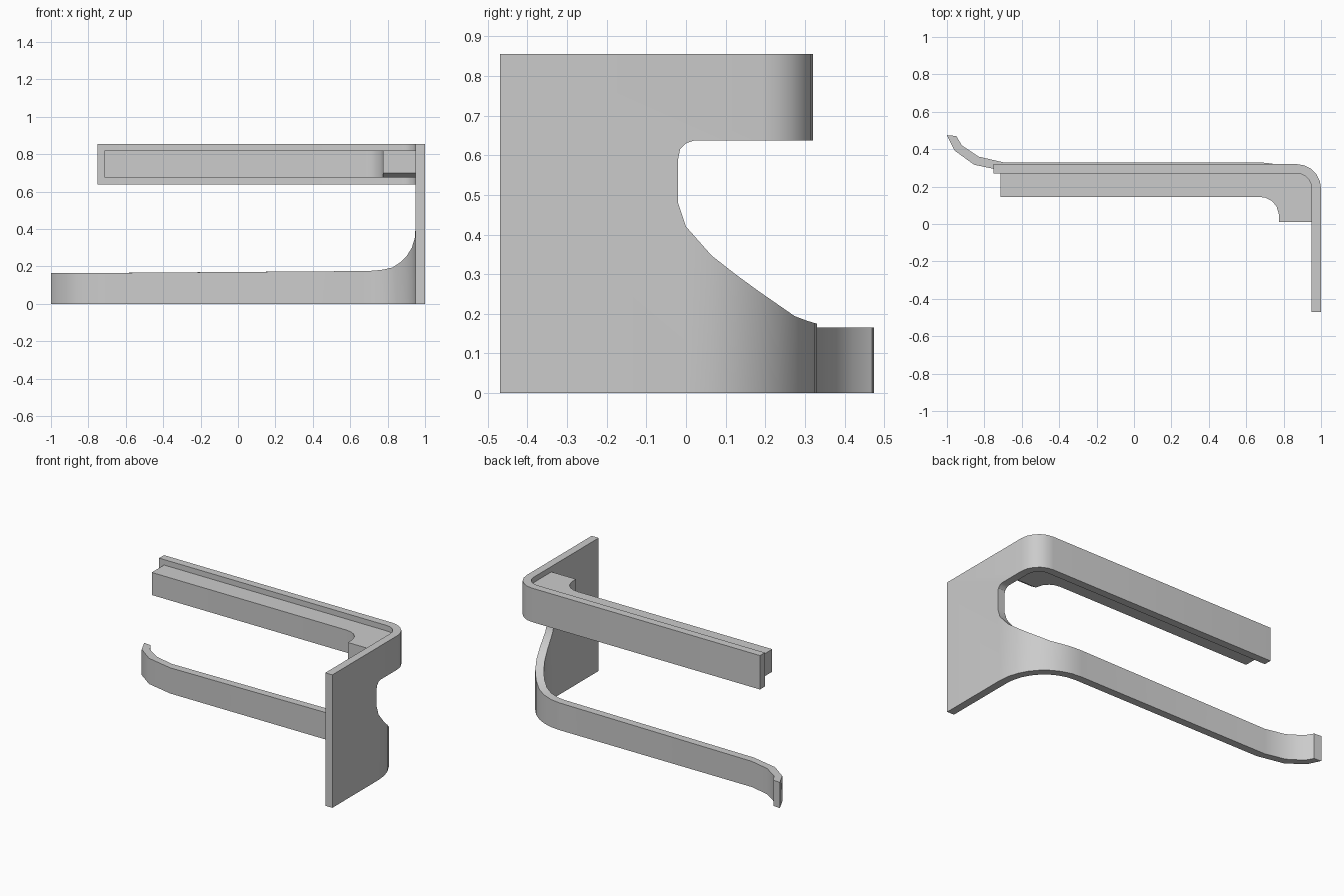
import bpy
import bmesh
import math
from mathutils import Vector

cube = bpy.data.objects.get("Cube")
if cube:
    bpy.data.objects.remove(cube, do_unlink=True)

grey = bpy.data.materials.new("plain_grey")
grey.use_nodes = True
GREY = (0.6, 0.6, 0.6, 1)
grey.diffuse_color = GREY
grey.node_tree.nodes["Principled BSDF"].inputs["Base Color"].default_value = GREY

T = 0.05  # sheet thickness


def strip(bm, stations):
    """Upright strip; each station is (outer xy, inner xy, z low, z high)."""
    rings = []
    for (ox, oy), (ix, iy), lo, hi in stations:
        corners = [(ox, oy, lo), (ox, oy, hi), (ix, iy, hi), (ix, iy, lo)]
        rings.append([bm.verts.new(c) for c in corners])
    for a, b in zip(rings, rings[1:]):
        for i in range(4):
            j = (i + 1) % 4
            bm.faces.new((a[i], a[j], b[j], b[i]))
    bm.faces.new(rings[0])
    bm.faces.new(reversed(rings[-1]))


def finish(bm, name):
    """Weld touching strips into one solid and drop the walls between them."""
    seen, walls = {}, []
    for f in bm.faces:
        key = tuple(sorted(tuple(round(c, 4) for c in v.co) for v in f.verts))
        if key in seen:
            walls += [f, seen[key]]
        seen[key] = f
    bmesh.ops.delete(bm, geom=walls, context='FACES_ONLY')
    bmesh.ops.remove_doubles(bm, verts=bm.verts, dist=0.0005)
    bmesh.ops.dissolve_limit(bm, angle_limit=0.005, verts=bm.verts, edges=bm.edges)
    bmesh.ops.recalc_face_normals(bm, faces=bm.faces)
    mesh = bpy.data.meshes.new(name)
    bm.to_mesh(mesh)
    bm.free()
    mesh.materials.append(grey)
    obj = bpy.data.objects.new(name, mesh)
    bpy.context.collection.objects.link(obj)
    bpy.ops.object.select_all(action='DESELECT')
    obj.select_set(True)
    bpy.context.view_layer.objects.active = obj
    bpy.ops.object.shade_smooth_by_angle(angle=math.radians(30))


def flat(y, lo, hi):
    return ((1, y), (1 - T, y), lo, hi)


def bend(cx, cy, r, degrees):
    d = Vector((math.cos(math.radians(degrees)), math.sin(math.radians(degrees))))
    c = Vector((cx, cy))
    return tuple(c + d * r), tuple(c + d * (r - T))


def height(y, curve):
    for (y0, z0), (y1, z1) in zip(curve, curve[1:]):
        if y <= y1:
            return z0 + (z1 - z0) * (y - y0) / (y1 - y0)
    return curve[-1][1]


# Bent bracket: side plate, upper arm and lower arm
TOP, FRONT, NOTCH = 0.855, -0.47, -0.02
bm = bmesh.new()
strip(bm, [flat(FRONT, 0.48, 0.59), flat(NOTCH, 0.48, 0.59)])

# Upper arm with a tight bend
upper = [flat(FRONT, 0.59, TOP)]
upper += [flat(y, z, TOP) for y, z in
          [(NOTCH, 0.59), (-0.015, 0.615), (0, 0.63), (0.02, 0.637)]]
for k in range(6):
    upper.append((*bend(0.87, 0.19, 0.13, 18 * k), 0.637, TOP))
upper.append(((-0.75, 0.32), (-0.75, 0.27), 0.637, TOP))
strip(bm, upper)

# Lower arm with a wide bend, a sloping top edge and a hooked tip
slope = [(0, 0.42), (0.035, 0.37), (0.15, 0.28), (0.28, 0.19), (0.33, 0.175)]
lower = [flat(FRONT, 0, 0.48), flat(NOTCH, 0, 0.48)]
for k in range(9):
    o, i = bend(0.67, 0, 0.33, 11.25 * k)
    lower.append((o, i, 0, height(o[1], slope)))
hook = [((-0.7, 0.33), (-0.68, 0.28)), ((-0.83, 0.36), (-0.855, 0.317)),
        ((-0.92, 0.42), (-0.96, 0.393)), ((-0.95, 0.47), (-1, 0.475))]
lower += [(o, i, 0, 0.165) for o, i in hook]
strip(bm, lower)
finish(bm, "bent_bracket")

# Thick rail inside the upper arm, with a rounded inner corner and a tab
LOW, HIGH, BACK, SIDE = 0.675, 0.82, 0.27, 0.95
bm = bmesh.new()
front_edge = [(-0.715, 0.145), (0.67, 0.145), (0.705, 0.14), (0.735, 0.125),
              (0.762, 0.095), (0.775, 0.05), (SIDE, 0.05)]
strip(bm, [((x, BACK), (x, y), LOW, HIGH) for x, y in front_edge])
strip(bm, [((0.775, y), (SIDE, y), z, HIGH) for y, z in [(0.05, LOW), (0.01, 0.7)]])
finish(bm, "support_rail")
